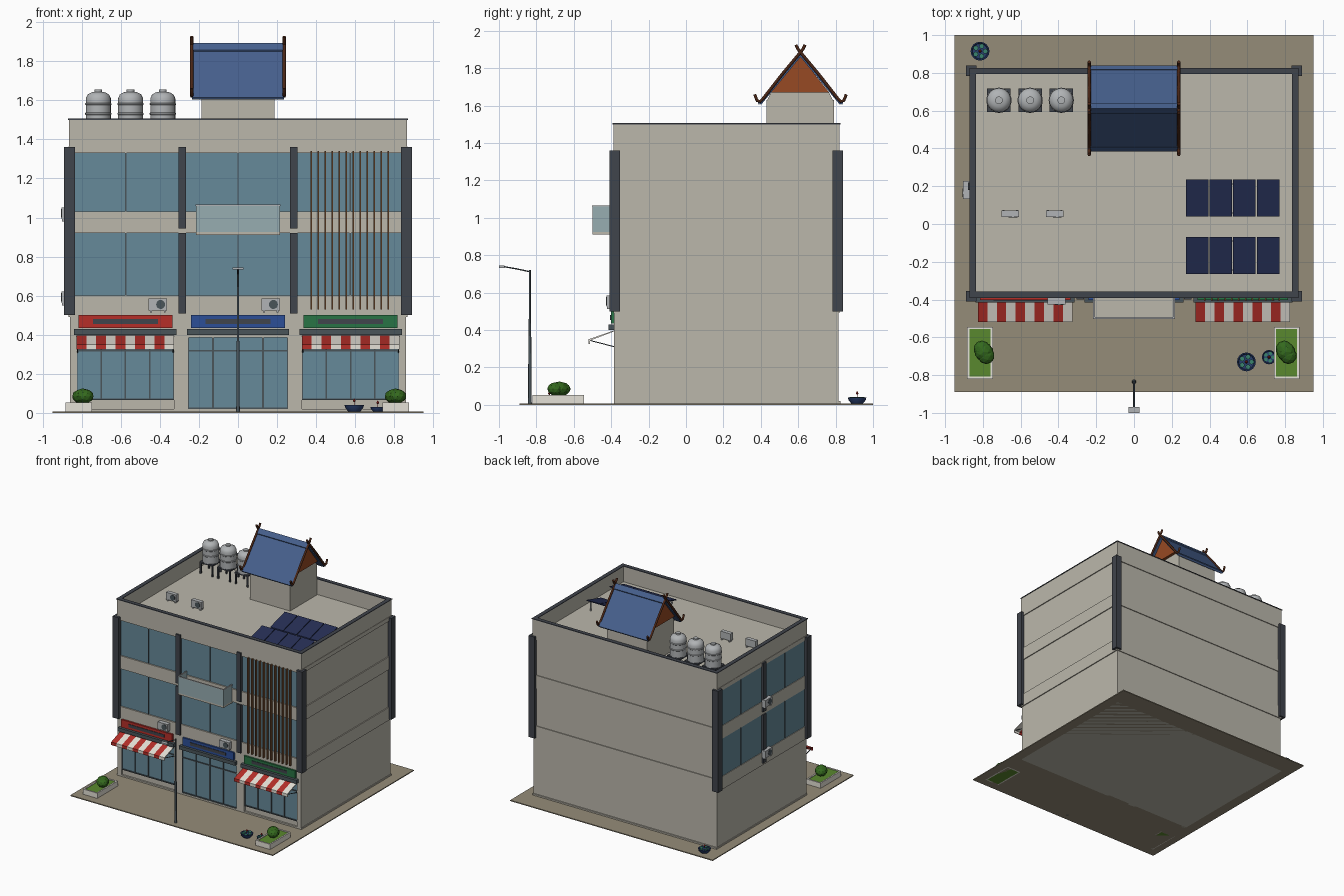
import bpy, bmesh, math
from mathutils import Vector, Matrix

if "Cube" in bpy.data.objects:
    bpy.data.objects.remove(bpy.data.objects["Cube"])


def mat(name, r, g, b):
    m = bpy.data.materials.new(name)
    m.diffuse_color = [(c / 255) ** 2.2 for c in (r, g, b)] + [1]
    m.use_nodes = True
    m.node_tree.nodes["Principled BSDF"].inputs["Base Color"].default_value = m.diffuse_color
    return m


WALL = mat("wall", 186, 182, 170)
DARK = mat("dark", 66, 70, 77)
GLASS = mat("glass", 102, 136, 152)
PALE = mat("pale_glass", 150, 172, 176)
GREY = mat("grey", 175, 178, 180)
FRAME = mat("frame", 75, 85, 90)
WOOD = mat("wood", 125, 85, 55)
BROWN = mat("brown", 75, 42, 28)
GABLE = mat("gable", 150, 75, 40)
ROOF = mat("roof_blue", 72, 96, 140)
RED = mat("red", 180, 50, 45)
WHITE = mat("white", 228, 224, 214)
BLUE = mat("blue", 48, 80, 150)
GREEN = mat("green", 45, 115, 70)
LEAF = mat("leaf", 55, 105, 35)
GRASS = mat("grass", 90, 135, 50)
PAVE = mat("paving", 148, 139, 120)
SOLAR = mat("solar", 42, 50, 85)
POT = mat("pot", 45, 65, 110)
TEAL = mat("lily", 60, 130, 110)


def finish(name, bm, m, smooth=False):
    bmesh.ops.recalc_face_normals(bm, faces=bm.faces)
    me = bpy.data.meshes.new(name)
    bm.to_mesh(me)
    bm.free()
    ob = bpy.data.objects.new(name, me)
    bpy.context.collection.objects.link(ob)
    me.materials.append(m)
    if smooth:
        bpy.context.view_layer.objects.active = ob
        ob.select_set(True)
        bpy.ops.object.shade_smooth_by_angle(angle=math.radians(40))
        ob.select_set(False)
    return ob


def boxes(name, m, *bs):
    """One object from boxes given as x0, x1, y0, y1, z0, z1"""
    bm = bmesh.new()
    for x0, x1, y0, y1, z0, z1 in bs:
        M = Matrix.Translation(((x0 + x1) / 2, (y0 + y1) / 2, (z0 + z1) / 2))
        bmesh.ops.create_cube(bm, size=1, matrix=M @ Matrix.Diagonal((x1 - x0, y1 - y0, z1 - z0, 1)))
    return finish(name, bm, m)


def lathe(name, m, prof, x, y, n=24):
    bm = bmesh.new()
    vs = [bm.verts.new((x + r, y, z)) for r, z in prof]
    es = [bm.edges.new(p) for p in zip(vs, vs[1:])]
    bmesh.ops.spin(bm, geom=vs + es, cent=(x, y, 0), axis=(0, 0, 1), angle=math.tau, steps=n)
    bmesh.ops.remove_doubles(bm, verts=bm.verts, dist=1e-5)
    return finish(name, bm, m, True)


def extrude_x(name, m, pts, x0, x1):
    """Solid from a (y, z) profile"""
    bm = bmesh.new()
    f = bm.faces.new([bm.verts.new((x0, y, z)) for y, z in pts])
    r = bmesh.ops.extrude_face_region(bm, geom=[f])
    bmesh.ops.translate(bm, vec=(x1 - x0, 0, 0), verts=[v for v in r["geom"] if isinstance(v, bmesh.types.BMVert)])
    return finish(name, bm, m)


def rod(name, m, pts, r):
    cu = bpy.data.curves.new(name, "CURVE")
    cu.dimensions, cu.bevel_depth, cu.bevel_resolution, cu.use_fill_caps = "3D", r, 1, True
    s = cu.splines.new("POLY")
    s.points.add(len(pts) - 1)
    for p, c in zip(s.points, pts):
        p.co = (*c, 1)
    ob = bpy.data.objects.new(name, cu)
    bpy.context.collection.objects.link(ob)
    cu.materials.append(m)
    return ob


# ground, core, floor bands, parapet
boxes("paving", PAVE, (-.95, .95, -.89, 1, 0, .008))
boxes("building_core", WALL, (-.86, .86, -.37, .815, 0, 1.37))
boxes("plinth", WALL, (-.865, .865, -.385, .825, 0, .02))
boxes("floor_bands", WALL, *[(-.868, .868, -.387, .822, a, b) for a, b in ((.49, .6), (.92, 1.03), (1.33, 1.365))])
boxes("parapet", WALL, (-.865, .865, -.387, -.362, 1.36, 1.5), (-.865, .865, .797, .822, 1.36, 1.5),
      (-.865, -.84, -.362, .797, 1.36, 1.5), (.84, .865, -.362, .797, 1.36, 1.5))
boxes("parapet_coping", DARK, (-.87, .87, -.392, -.358, 1.5, 1.506), (-.87, .87, .793, .827, 1.5, 1.506),
      (-.87, -.836, -.358, .793, 1.5, 1.506), (.836, .87, -.358, .793, 1.5, 1.506))
boxes("shop_piers", WALL, (-.86, -.825, -.385, -.36, 0, .49), (.825, .86, -.385, -.36, 0, .49),
      (-.328, -.256, -.385, -.36, 0, .49), (.256, .328, -.385, -.36, 0, .49), (-.86, .86, -.385, -.36, .385, .49))
boxes("corner_columns", DARK, *[(x - .028, x + .028, y - .028, y + .028, .5, 1.36)
                                for x in (-.862, .862) for y in (-.382, .812)])
boxes("pilasters", DARK, *[(x - .02, x + .02, -.4, -.36, a, b) for x in (-.285, .285) for a, b in ((.51, .92), (.945, 1.36))],
      *[(-.88, -.85, .18, .22, a, b) for a, b in ((.51, .92), (.945, 1.36))])

# upper windows on front and left
LEVELS = ((.6, .92), (1.03, 1.33))
BAYS = ((-.835, -.305), (-.265, .265), (.305, .835))
boxes("upper_windows", GLASS, *[(a, b, -.376, -.36, z, w) for z, w in LEVELS for a, b in BAYS],
      *[(-.863, -.85, a, b, z, w) for z, w in LEVELS for a, b in ((-.354, .18), (.22, .784))])
boxes("upper_mullions", FRAME, *[(x - .003, x + .003, -.381, -.37, z, w) for z, w in LEVELS for x in (-.575, 0, .575)],
      *[(-.867, -.855, y - .003, y + .003, z, w) for z, w in LEVELS for y in (-.09, .5)])

# shop fronts
SHOPS = ((-.825, -.328, .065, RED), (-.256, .256, .02, BLUE), (.328, .825, .065, GREEN))
for i, (a, b, z, col) in enumerate(SHOPS):
    c = (a + b) / 2
    boxes("shop_glass", GLASS, (a, b, -.376, -.36, z, .385))
    w = (b - a) / 4
    boxes("shop_frame", FRAME, *[(a + k * w - .004, a + k * w + .004, -.383, -.37, z, .385) for k in range(5)],
          (a, b, -.383, -.37, .315, .323), (a, b, -.383, -.37, z, z + .008))
    boxes("shop_canopy", FRAME, (c - .262, c + .262, -.415, -.38, .4, .43))
    boxes("sign_board", col, (c - .24, c + .24, -.402, -.38, .435, .5))
    boxes("sign_plate", DARK, (c - .167, c + .167, -.406, -.4, .455, .48))
    if i == 1:
        continue
    # striped awning with valance and struts
    for k in range(10):
        x = c - .25 + k * .05
        extrude_x("awning_stripe", (RED, WHITE)[k % 2],
                  [(-.388, .397), (-.388, .391), (-.513, .344), (-.513, .325), (-.52, .325), (-.52, .351)], x, x + .05)
    for x in (c - .245, c + .245):
        rod("awning_strut", FRAME, [(x, -.515, .345), (x, -.38, .31)], .003)

# balcony
boxes("balcony_slab", WALL, (-.215, .215, -.5, -.38, .91, .925))
boxes("balcony_glass", PALE, (-.215, .215, -.5, -.494, .925, 1.06), (-.215, -.209, -.494, -.385, .925, 1.06),
      (.209, .215, -.494, -.385, .925, 1.06))
boxes("balcony_rail", GREY, (-.217, .217, -.502, -.492, 1.06, 1.066), (-.217, -.207, -.492, -.385, 1.06, 1.066),
      (.207, .217, -.492, -.385, 1.06, 1.066))

# timber slats
boxes("timber_slats", WOOD, *[(x - .004, x + .004, -.407, -.386, .53, 1.34) for x in [.375 + .0359 * k for k in range(12)]])


def air_con(x, y, z, turn=0):
    M = Matrix.Translation((x, y, z)) @ Matrix.Rotation(turn, 4, "Z")
    body = boxes("air_conditioner", GREY, (-.047, .047, -.017, .017, 0, .06),
                 (-.04, -.03, -.014, .02, -.012, 0), (.03, .04, -.014, .02, -.012, 0))
    bm = bmesh.new()
    bmesh.ops.create_cone(bm, cap_ends=True, segments=20, radius1=.023, radius2=.023, depth=.004,
                          matrix=Matrix.Translation((.014, -.018, .03)) @ Matrix.Rotation(math.pi / 2, 4, "X"))
    fan = finish("air_conditioner_fan", bm, FRAME)
    body.matrix_world = fan.matrix_world = M


for p in ((-.41, -.408, .525), (.167, -.408, .525), (-.655, .055, 1.382), (-.42, .055, 1.382)):
    air_con(*p)
for z in (.562, .992):
    air_con(-.887, .18, z, -math.pi / 2)

# water tanks on stands
for x in (-.715, -.55, -.385):
    y = .655
    lathe("water_tank", GREY, [(0, 1.47), (.064, 1.47), (.064, 1.525), (.067, 1.528), (.067, 1.534), (.064, 1.537),
                               (.064, 1.575), (.067, 1.578), (.067, 1.584), (.064, 1.587), (.064, 1.61), (.055, 1.63),
                               (.035, 1.641), (.02, 1.644), (.02, 1.655), (0, 1.656)], x, y)
    boxes("tank_stand", DARK, (x - .062, x + .062, y - .062, y + .062, 1.458, 1.47),
          *[(x + i - .006, x + i + .006, y + j - .006, y + j + .006, 1.37, 1.46) for i in (-.055, .055) for j in (-.055, .055)])

# solar panels
for y0 in (-.265, .04):
    for k in range(4):
        x = .275 + k * .125
        extrude_x("solar_panel", SOLAR, [(y0, 1.4), (y0 + .195, 1.455), (y0 + .195, 1.463), (y0, 1.408)], x, x + .119)
    boxes("solar_legs", GREY, *[(x, x + .008, y0 + d, y0 + d + .008, 1.37, h)
                                for x in (.3, .52, .74) for d, h in ((.015, 1.404), (.17, 1.447))])

# stair pavilion with steep gable roof
boxes("stair_room", WALL, (-.188, .188, .43, .79, 1.37, 1.63))
extrude_x("gable_wall", GABLE, [(.455, 1.67), (.765, 1.67), (.61, 1.865)], -.212, .212)
extrude_x("gable_soffit", WALL, [(.43, 1.62), (.79, 1.62), (.765, 1.67), (.455, 1.67)], -.188, .188)
for s in (-1, 1):
    def Y(d):
        return .612 + s * d
    extrude_x("roof_slope", ROOF, [(Y(0), 1.88), (Y(.222), 1.613), (Y(.21), 1.605), (Y(0), 1.86)], -.232, .232)
    extrude_x("roof_ridge_cap", ROOF, [(Y(0), 1.893), (Y(.028), 1.858), (Y(.024), 1.85), (Y(0), 1.875)], -.236, .236)
    extrude_x("roof_eave", ROOF, [(Y(.205), 1.642), (Y(.228), 1.614), (Y(.222), 1.605), (Y(.2), 1.632)], -.236, .236)
    # bargeboards crossing at the ridge and curling up at the eaves
    for x in (-.237, .237):
        rod("bargeboard", BROWN, [(x, Y(-.025), 1.925), (x, Y(-.012), 1.9), (x, Y(.1), 1.765), (x, Y(.2), 1.637),
                                  (x, Y(.215), 1.622), (x, Y(.232), 1.627), (x, Y(.245), 1.66)], .0095)

# street lamp
lathe("lamp_post", FRAME, [(0, 0), (.012, 0), (.009, .02), (.008, .36), (.006, .37), (.005, .72), (0, .72)], 0, -.835, 12)
rod("lamp_arm", FRAME, [(0, -.835, .712), (0, -.91, .728), (0, -.98, .74)], .004)
boxes("lamp_head", GREY, (-.028, .028, -1, -.97, .733, .745))

# planters with bushes
for x, bx in ((-.815, -.795), (.808, .805)):
    a, b, c, d = x - .068, x + .068, -.82, -.545
    boxes("planter", WHITE, (a, b, c, c + .012, 0, .052), (a, b, d - .012, d, 0, .052),
          (a, a + .012, c, d, 0, .052), (b - .012, b, c, d, 0, .052))
    boxes("planter_grass", GRASS, (a + .01, b - .01, c + .01, d - .01, 0, .046))
    bm = bmesh.new()
    for dx, dy, r in ((0, 0, .05), (.012, -.02, .045), (-.01, .015, .045)):
        bmesh.ops.create_icosphere(bm, subdivisions=2, radius=r, matrix=Matrix.Translation((bx + dx, -.677 + dy, .085))
                                   @ Matrix.Diagonal((1, 1, .8, 1)))
    finish("bush", bm, LEAF)

# lotus bowls
for x, y, r in ((-.815, .915, .05), (.595, -.73, .05), (.715, -.705, .038)):
    h = r * .8
    lathe("lotus_bowl", POT, [(0, .006), (r * .6, .006), (r * .9, h * .6), (r, h), (r * .88, h), (r * .8, h * .8), (0, h * .8)], x, y, 16)
    for k in range(5):
        t = k * math.tau / 5
        lathe("lily_pad", TEAL, [(0, h + .001), (r * .27, h + .001), (r * .27, h - .003)],
              x + r * .55 * math.cos(t), y + r * .55 * math.sin(t), 8)
    lathe("lotus_flower", RED, [(0, h), (.002, h), (.002, h + .015), (.008, h + .02), (0, h + .035)], x, y, 8)
